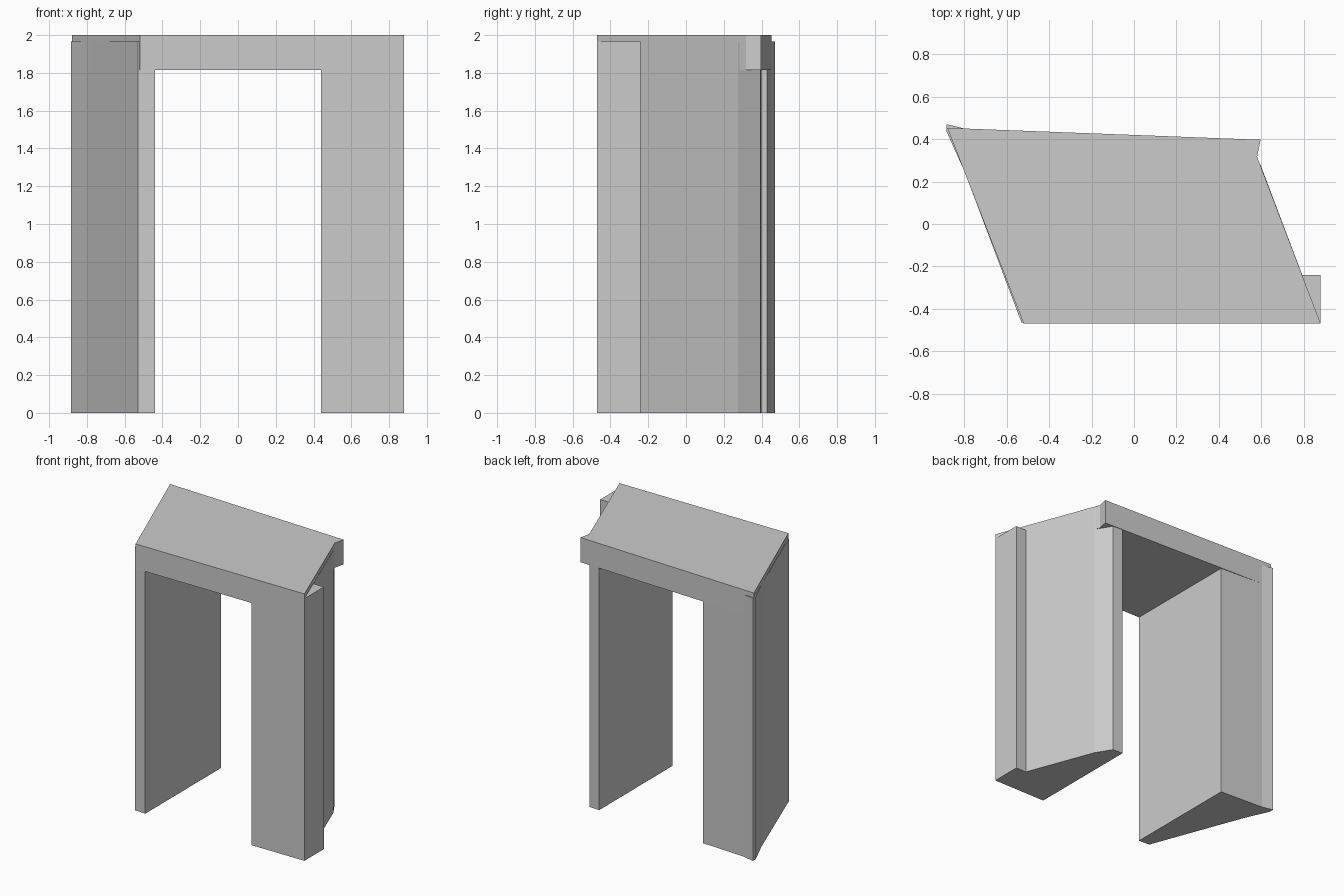
import bpy
import bmesh

if "Cube" in bpy.data.objects:
    bpy.data.objects.remove(bpy.data.objects["Cube"])


def prism(name, outline, z0, z1):
    """Extrude a plan outline straight up from z0 to z1."""
    bm = bmesh.new()
    face = bm.faces.new([bm.verts.new((x, y, z0)) for x, y in outline])
    top = bmesh.ops.extrude_face_region(bm, geom=[face])["geom"]
    moved = [v for v in top if isinstance(v, bmesh.types.BMVert)]
    bmesh.ops.translate(bm, verts=moved, vec=(0, 0, z1 - z0))
    bmesh.ops.recalc_face_normals(bm, faces=bm.faces)
    mesh = bpy.data.meshes.new(name)
    bm.to_mesh(mesh)
    bm.free()
    obj = bpy.data.objects.new(name, mesh)
    bpy.context.collection.objects.link(obj)
    return obj


PILLAR_TOP = 1.965
LINTEL_BOTTOM = 1.815

# Left pillar: thin in front, widening toward the back
prism("left_pillar", [(-0.53, -0.465), (-0.44, -0.47), (-0.44, 0.43),
                      (-0.80, 0.45), (-0.883, 0.47), (-0.883, 0.435),
                      (-0.80, 0.25)], 0, PILLAR_TOP)

# Right pillar: wide in front with a stepped outer corner
prism("right_pillar", [(0.44, -0.47), (0.88, -0.47), (0.88, -0.24),
                       (0.793, -0.24), (0.598, 0.275), (0.525, 0.395),
                       (0.44, 0.40)], 0, PILLAR_TOP)

# Skewed slab lying across both pillars
prism("lintel", [(-0.52, -0.47), (0.88, -0.47), (0.58, 0.317),
                 (0.597, 0.397), (-0.88, 0.453)], LINTEL_BOTTOM, 2.0)
